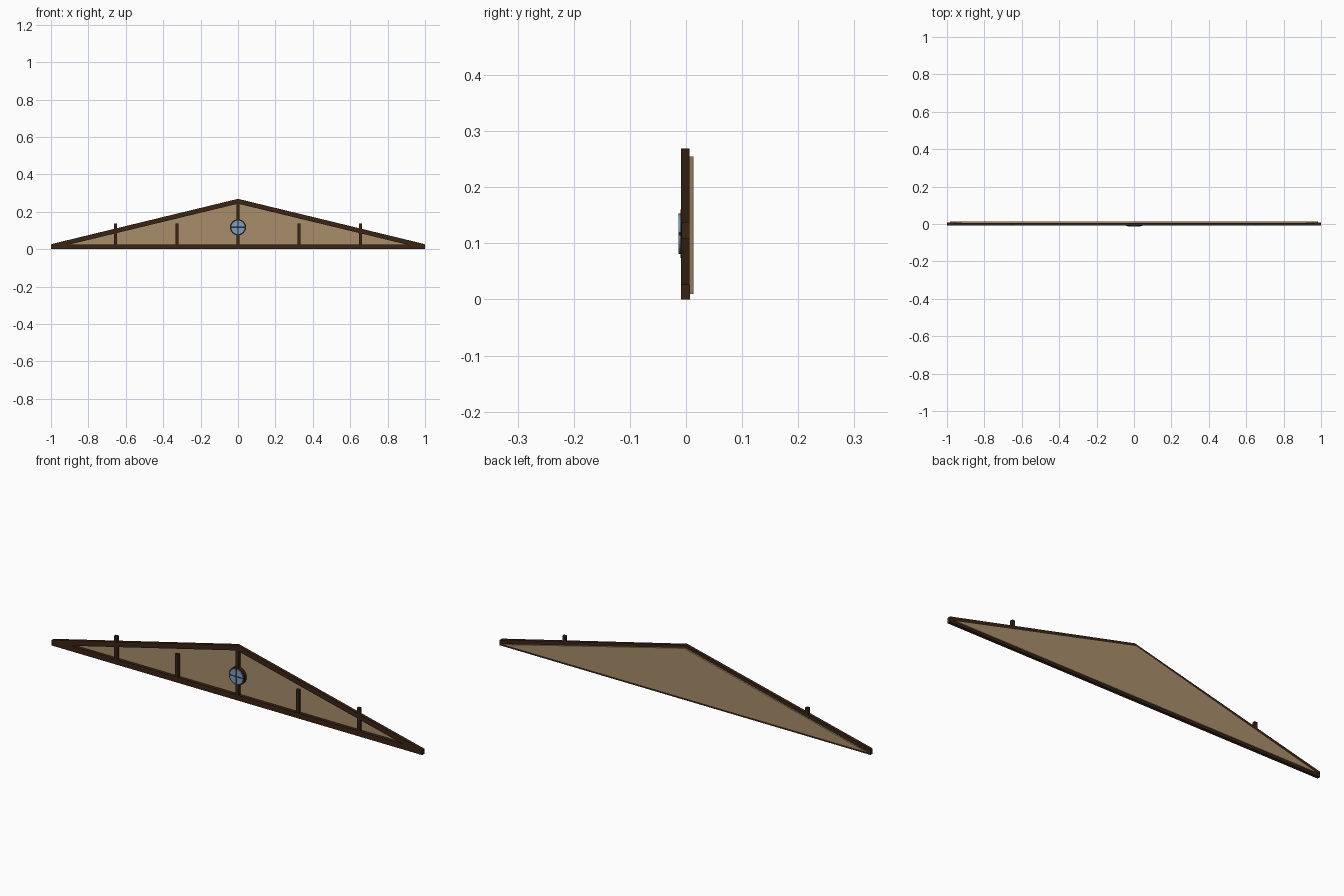
import bpy, bmesh, math

if "Cube" in bpy.data.objects:
    bpy.data.objects.remove(bpy.data.objects["Cube"])


def material(name, rgb):
    m = bpy.data.materials.new(name)
    m.diffuse_color = (*rgb, 1)
    m.use_nodes = True
    m.node_tree.nodes["Principled BSDF"].inputs["Base Color"].default_value = m.diffuse_color
    return m


TIMBER = material("dark timber", (0.042, 0.018, 0.007))
PLASTER = material("tan infill", (0.39, 0.27, 0.147))
GLASS = material("blue glass", (0.17, 0.35, 0.61))


def prism(name, outline, y0, y1, mat):
    """Extrude an x-z outline from y0 to y1."""
    bm = bmesh.new()
    front = [bm.verts.new((x, y0, z)) for x, z in outline]
    back = [bm.verts.new((x, y1, z)) for x, z in outline]
    bm.faces.new(front)
    bm.faces.new(back[::-1])
    n = len(outline)
    for i in range(n):
        j = (i + 1) % n
        bm.faces.new((front[i], back[i], back[j], front[j]))
    bmesh.ops.recalc_face_normals(bm, faces=bm.faces)
    me = bpy.data.meshes.new(name)
    bm.to_mesh(me)
    bm.free()
    me.materials.append(mat)
    ob = bpy.data.objects.new(name, me)
    bpy.context.collection.objects.link(ob)
    return ob


def beam(name, x0, x1, z0, z1, y0, y1, mat=TIMBER):
    return prism(name, [(x0, z0), (x1, z0), (x1, z1), (x0, z1)], y0, y1, mat)


def circle(r, cz, n=24):
    return [(r * math.cos(2 * math.pi * i / n), cz + r * math.sin(2 * math.pi * i / n))
            for i in range(n)]


# Infill panel behind the frame
prism("infill_panel", [(-0.985, 0.01), (0.985, 0.01), (0, 0.255)], 0.006, 0.0135, PLASTER)

# Bottom chord and king post
beam("bottom_chord", -1, 1, 0, 0.026, -0.009, 0.007)
beam("king_post", -0.009, 0.009, 0.02, 0.25, -0.008, 0.006)

# Sloping rafters and short studs, mirrored left and right
for side, s in (("left", -1), ("right", 1)):
    prism(side + "_rafter",
          [(0, 0.243), (0, 0.269), (s * 0.998, 0.027), (s, 0.001)], -0.009, 0.006, TIMBER)
    for label, x in (("inner", 0.326), ("outer", 0.655)):
        beam(f"{side}_{label}_stud", s * x - 0.008, s * x + 0.008, 0.02, 0.137, -0.008, 0.006)

# Round window: rim, glass and crossed glazing bars
WZ = 0.117
prism("window_rim", circle(0.043, WZ), -0.0095, 0.006, TIMBER)
prism("window_glass", circle(0.036, WZ), -0.0132, -0.009, GLASS)
beam("window_bar_horizontal", -0.036, 0.036, WZ - 0.003, WZ + 0.003, -0.0135, -0.009)
beam("window_bar_vertical", -0.003, 0.003, WZ - 0.036, WZ + 0.036, -0.0135, -0.009)
